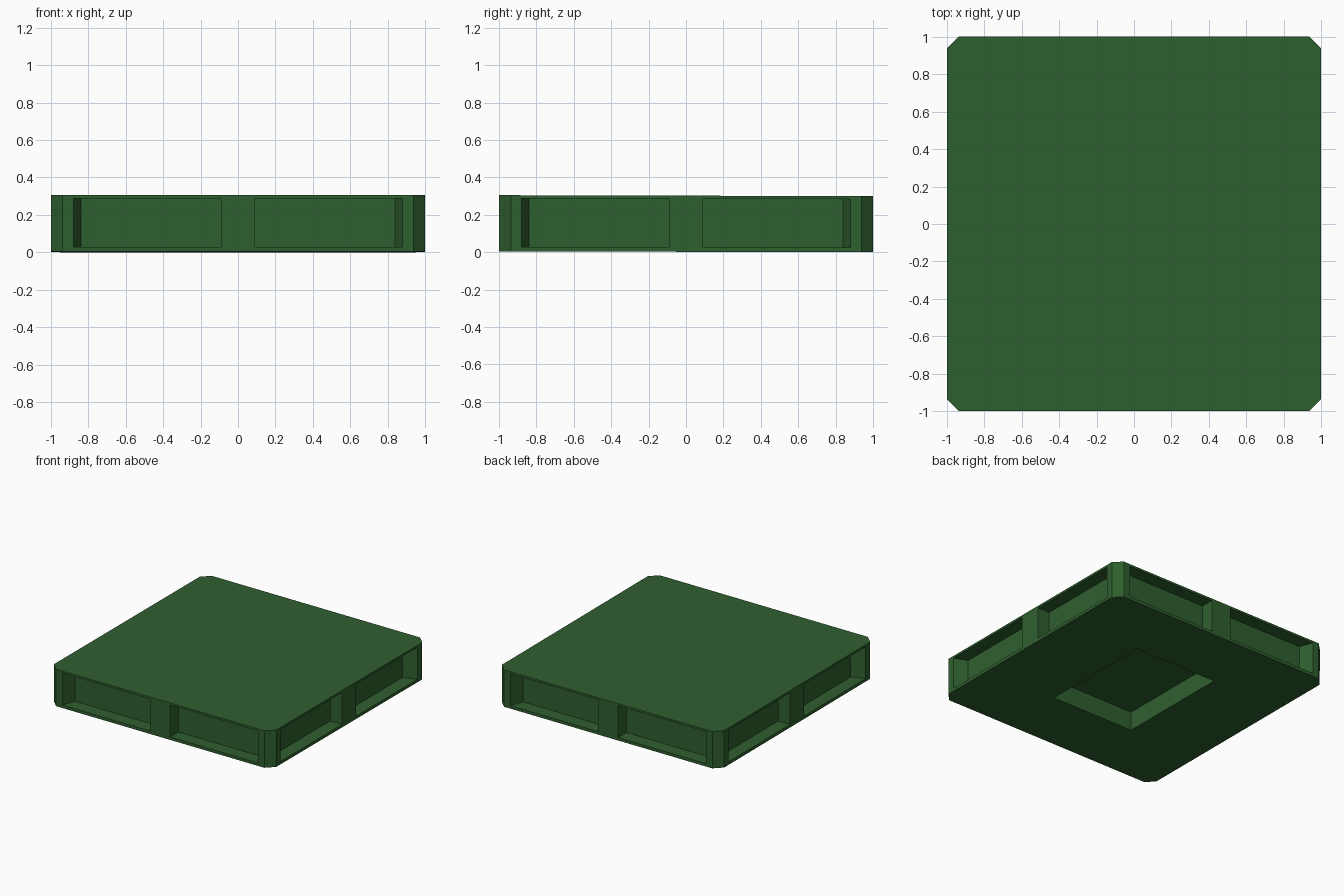
import bpy
import bmesh
import math
from mathutils import Matrix

default = bpy.data.objects.get("Cube")
if default:
    bpy.data.objects.remove(default, do_unlink=True)

HEIGHT = 0.30
CHAMFER = 0.063
POCKET_DEPTH = 0.107
POCKET_BOTTOM, POCKET_TOP = 0.024, 0.283
WELL_X, WELL_Y, WELL_DEPTH = 0.37, 0.475, 0.153
TILT = -0.0025

green = bpy.data.materials.new("forest green")
green.use_nodes = True
colour = (0.028, 0.115, 0.028, 1)
green.diffuse_color = colour
green.node_tree.nodes["Principled BSDF"].inputs["Base Color"].default_value = colour


def add_prism(bm, outline, low, high, matrix=Matrix()):
    """Extrude a plan outline between two heights."""
    base = bm.faces.new([bm.verts.new(matrix @ Matrix.Translation((x, y, low)).translation)
                         for x, y in outline])
    grown = bmesh.ops.extrude_face_region(bm, geom=[base])
    top = [g for g in grown["geom"] if isinstance(g, bmesh.types.BMVert)]
    bmesh.ops.translate(bm, verts=top, vec=(0, 0, high - low))


def make_object(name, bm):
    bmesh.ops.recalc_face_normals(bm, faces=bm.faces)
    mesh = bpy.data.meshes.new(name)
    bm.to_mesh(mesh)
    bm.free()
    mesh.materials.append(green)
    obj = bpy.data.objects.new(name, mesh)
    bpy.context.collection.objects.link(obj)
    return obj


# Square slab with clipped corners
bm = bmesh.new()
c = 1 - CHAMFER
add_prism(bm, [(c, -1), (1, -c), (1, c), (c, 1), (-c, 1), (-1, c), (-1, -c), (-c, -1)], 0, HEIGHT)
slab = make_object("slab_body", bm)

# Side pockets, two on each face, with a slanted wall at the corner end
bm = bmesh.new()
inner = -1 + POCKET_DEPTH
pocket = [(0.09, -1.05), (0.90, -1.05), (0.88, -1), (0.84, inner), (0.09, inner)]
for quarter in range(4):
    turn = Matrix.Rotation(quarter * math.pi / 2, 4, "Z")
    for side in (1, -1):
        add_prism(bm, [(side * x, y) for x, y in pocket], POCKET_BOTTOM, POCKET_TOP, turn)

# Rectangular well in the underside
add_prism(bm, [(-WELL_X, -WELL_Y), (WELL_X, -WELL_Y), (WELL_X, WELL_Y), (-WELL_X, WELL_Y)],
          -0.05, WELL_DEPTH)
cutter = make_object("recess_cutter", bm)
cutter.hide_render = True

# Cut the recesses and remove the helper
cut = slab.modifiers.new("recesses", "BOOLEAN")
cut.operation = "DIFFERENCE"
cut.solver = "EXACT"
cut.object = cutter
bpy.context.view_layer.objects.active = slab
bpy.ops.object.modifier_apply(modifier=cut.name)
bpy.data.objects.remove(cutter, do_unlink=True)

# Slight forward lift of the slab
slab.rotation_euler.x = TILT
slab.location.z = -TILT
